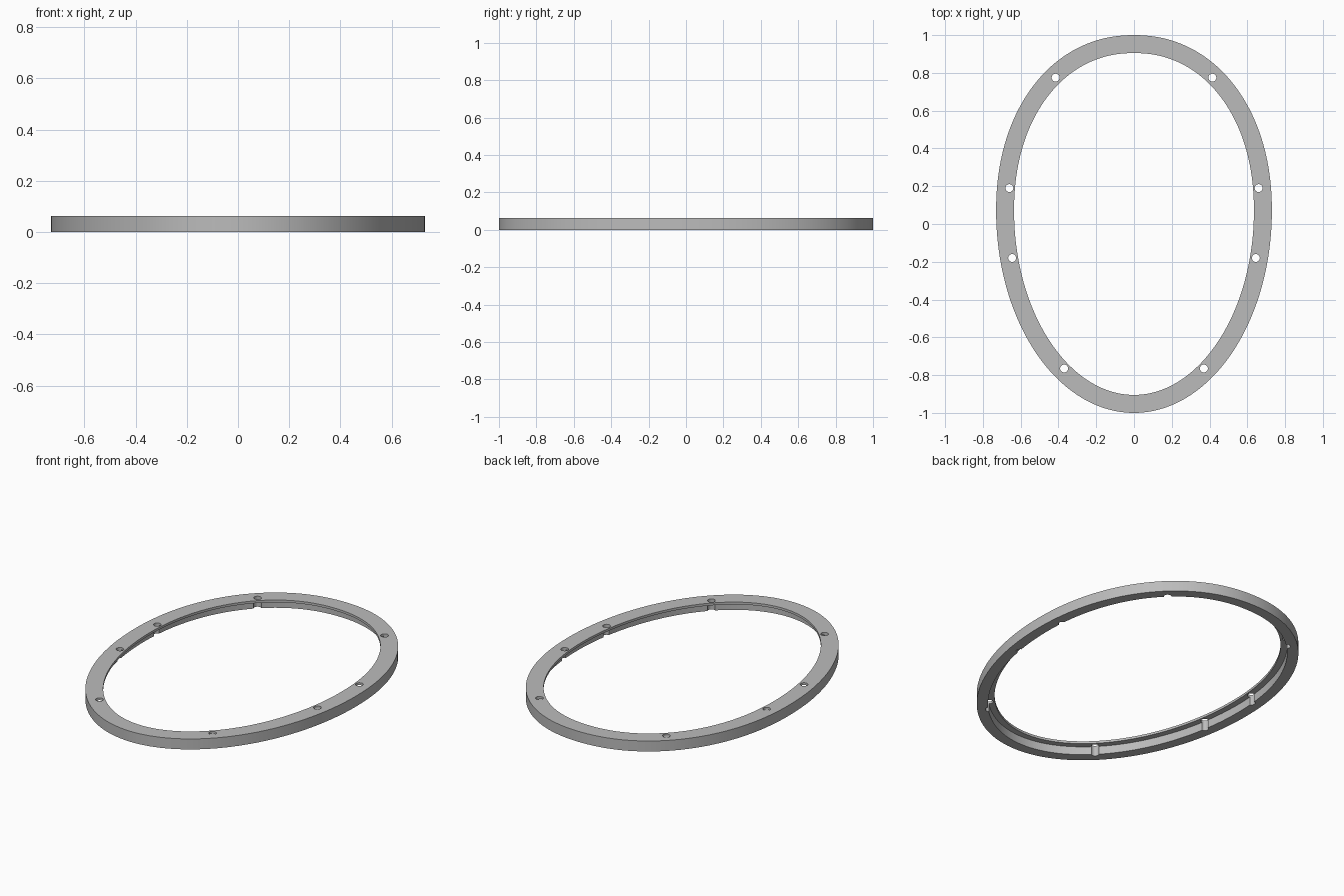
import bpy, bmesh, math
from mathutils import Vector

cube = bpy.data.objects.get("Cube")
if cube:
    bpy.data.objects.remove(cube, do_unlink=True)

SEGMENTS = 192
HEIGHT = 0.062
LEDGE_Z = 0.048
HALF_WIDTH = 0.73
CENTRE_Y = 0.07

grey = bpy.data.materials.new("plain_grey")
grey.use_nodes = True
colour = (0.5, 0.5, 0.5, 1)
grey.diffuse_color = colour
grey.node_tree.nodes["Principled BSDF"].inputs["Base Color"].default_value = colour


def power(v, p):
    return math.copysign(abs(v) ** p, v)


def outline(t):
    """Egg outline: fuller shoulders at the back, plain ellipse at the front."""
    c, s = math.cos(t), math.sin(t)
    if s >= 0:
        p = 2 / 2.12
        return Vector((HALF_WIDTH * power(c, p), CENTRE_Y + (1 - CENTRE_Y) * power(s, p)))
    return Vector((HALF_WIDTH * c, CENTRE_Y + (1 + CENTRE_Y) * s))


def inset_point(i, inset):
    t = math.tau * i / SEGMENTS
    tangent = (outline(t + 0.01) - outline(t - 0.01)).normalized()
    return outline(t) + Vector((-tangent.y, tangent.x)) * inset


def finish(bm, name):
    bmesh.ops.recalc_face_normals(bm, faces=bm.faces)
    mesh = bpy.data.meshes.new(name)
    bm.to_mesh(mesh)
    bm.free()
    mesh.materials.append(grey)
    obj = bpy.data.objects.new(name, mesh)
    bpy.context.collection.objects.link(obj)
    return obj


# Oval frame: stepped cross-section (inset, height) swept around the outline
section = [(0, 0), (0, HEIGHT), (0.095, HEIGHT), (0.095, LEDGE_Z), (0.06, LEDGE_Z), (0.06, 0)]
bm = bmesh.new()
loops = [[bm.verts.new((*inset_point(i, inset), z)) for i in range(SEGMENTS)]
         for inset, z in section]
for k, a in enumerate(loops):
    b = loops[(k + 1) % len(loops)]
    for i in range(SEGMENTS):
        j = (i + 1) % SEGMENTS
        bm.faces.new((a[i], a[j], b[j], b[i]))
frame = finish(bm, "oval_frame")

# Screw holes, mirrored left to right
bm = bmesh.new()
for x, y in [(0.415, 0.775), (0.66, 0.19), (0.645, -0.18), (0.37, -0.765)]:
    for side in (-1, 1):
        ret = bmesh.ops.create_cone(bm, cap_ends=True, segments=24,
                                    radius1=0.021, radius2=0.021, depth=0.3)
        bmesh.ops.translate(bm, verts=ret["verts"], vec=(side * x, y, 0))
cutter = finish(bm, "screw_hole_cutter")
cutter.hide_render = True

cut = frame.modifiers.new("screw_holes", "BOOLEAN")
cut.operation = "DIFFERENCE"
cut.solver = "EXACT"
cut.object = cutter
bpy.ops.object.select_all(action="DESELECT")
bpy.context.view_layer.objects.active = frame
frame.select_set(True)
bpy.ops.object.modifier_apply(modifier=cut.name)
bpy.data.objects.remove(cutter, do_unlink=True)
bpy.ops.object.shade_smooth_by_angle(angle=math.radians(30))
